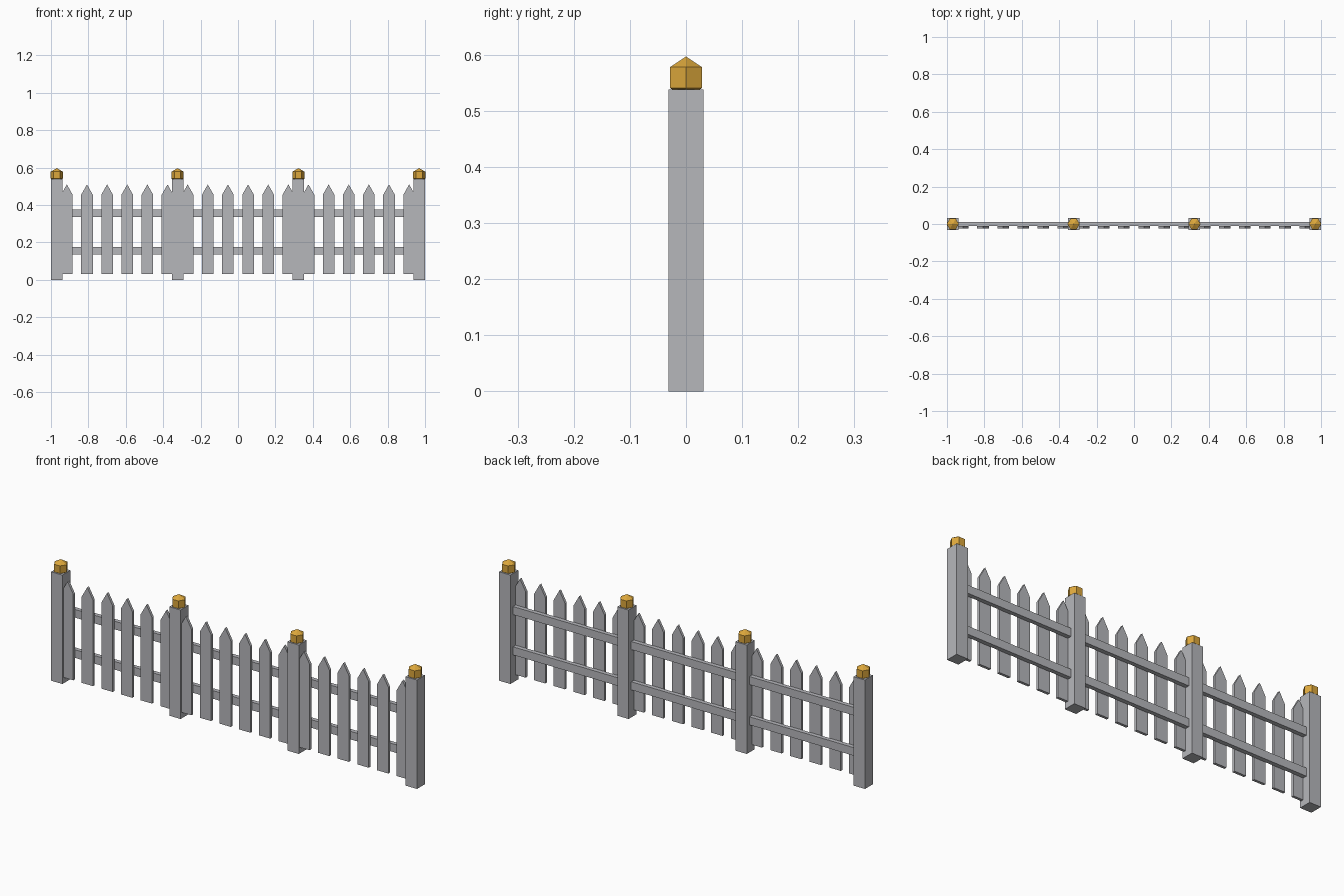
import bpy
import math

if "Cube" in bpy.data.objects:
    bpy.data.objects.remove(bpy.data.objects["Cube"], do_unlink=True)


def material(name, rgb):
    mat = bpy.data.materials.new(name)
    mat.use_nodes = True
    colour = (*rgb, 1)
    mat.diffuse_color = colour
    mat.node_tree.nodes["Principled BSDF"].inputs["Base Color"].default_value = colour
    return mat


GREY = material("weathered_grey", (0.47, 0.475, 0.5))
GOLD = material("gold", (0.72, 0.39, 0.045))


def add_object(name, verts, faces, mat):
    mesh = bpy.data.meshes.new(name)
    mesh.from_pydata(verts, [], faces)
    mesh.materials.append(mat)
    obj = bpy.data.objects.new(name, mesh)
    bpy.context.collection.objects.link(obj)
    return obj


def extrude_outline(name, outline, y0, y1, mat):
    """Extrude a counter-clockwise x/z outline from y0 (front) to y1 (back)."""
    n = len(outline)
    verts = [(x, y, z) for y in (y0, y1) for x, z in outline]
    faces = [tuple(range(n)), tuple(reversed(range(n, 2 * n)))]
    for i in range(n):
        j = (i + 1) % n
        faces.append((j, i, n + i, n + j))
    return add_object(name, verts, faces, mat)


def box(name, x0, x1, y0, y1, z0, z1, mat):
    return extrude_outline(name, [(x0, z0), (x1, z0), (x1, z1), (x0, z1)], y0, y1, mat)


def finial(name, x, z, radius):
    """Six-sided faceted ball with two rings and two poles."""
    verts = []
    for height in (-radius / 2, radius / 2):
        for k in range(6):
            a = k * math.pi / 3
            r = radius * math.cos(math.pi / 6)
            verts.append((x + r * math.cos(a), r * math.sin(a), z + height))
    verts += [(x, 0, z - radius), (x, 0, z + radius)]
    faces = []
    for k in range(6):
        j = (k + 1) % 6
        faces += [(k, j, j + 6, k + 6), (j, k, 12), (k + 6, j + 6, 13)]
    return add_object(name, verts, faces, GOLD)


HALF = 0.031            # half width of posts and pickets
END = 1 - HALF          # centre of the end posts
BAY = 2 * END / 3       # distance between posts
STEP = BAY / 6          # distance between pickets

# Posts with gold finials
for i in range(4):
    x = -END + i * BAY
    box(f"post_{i + 1}", x - HALF, x + HALF, -HALF, HALF, 0, 0.538, GREY)
    finial(f"post_finial_{i + 1}", x, 0.5595, 0.0375)

# Rails between neighbouring posts
for i in range(3):
    x = -END + i * BAY
    for label, z in (("lower", 0.156), ("upper", 0.355)):
        box(f"{label}_rail_{i + 1}", x, x + BAY, -0.0105, 0.0105, z - 0.02, z + 0.02, GREY)

# Pointed pickets on the front of the rails
for i in range(18):
    x = -END + (i + 0.5) * STEP
    outline = [(x - HALF, 0.03), (x + HALF, 0.03), (x + HALF, 0.455),
               (x, 0.51), (x - HALF, 0.455)]
    extrude_outline(f"picket_{i + 1}", outline, -0.0235, -0.0105, GREY)
